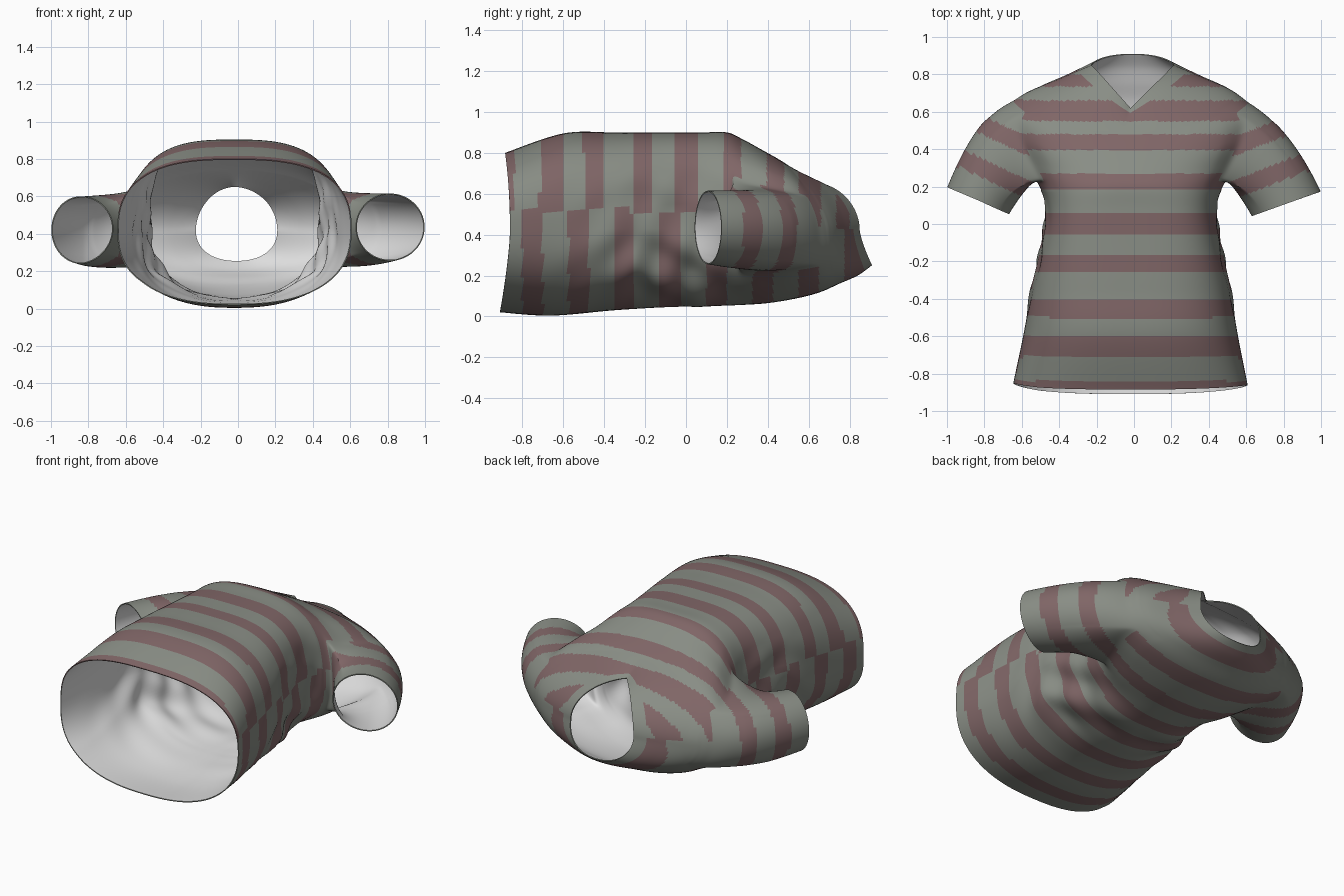
import bpy, bmesh, math
from mathutils import Vector

if "Cube" in bpy.data.objects:
    bpy.data.objects.remove(bpy.data.objects["Cube"])

# Body sections from hem to neck rim:
# front y, front z, side y, side z, half width, back y, back z, front squareness, back squareness
SECTIONS = [
    (-.885, .80, -.86, .42, .62, -.91, .02, 2.7, 2.45),
    (-.60, .895, -.60, .42, .57, -.66, .004, 2.8, 2.4),
    (-.35, .90, -.35, .43, .53, -.35, .03, 3.0, 2.3),
    (-.10, .90, -.10, .43, .475, -.10, .045, 3.3, 2.3),
    (.08, .90, .08, .43, .455, .10, .05, 3.3, 2.3),
    (.20, .90, .20, .43, .49, .25, .055, 2.8, 2.2),
    (.28, .865, .32, .42, .56, .40, .065, 2.4, 2.2),
    (.38, .81, .48, .42, .635, .55, .09, 2.3, 2.2),
    (.46, .765, .62, .42, .64, .66, .12, 2.25, 2.2),
    (.52, .725, .715, .41, .53, .75, .16, 2.2, 2.2),
    (.57, .69, .79, .41, .36, .84, .20, 2.1, 2.2),
    (.62, .655, .85, .42, .22, .91, .25, 1.95, 2.2),
]
STEPS, HALF = 14, 30                 # rings per section, segments per quarter turn
RINGS = (len(SECTIONS) - 1) * STEPS
I0, I1, J0, J1 = 74, 116, -11, 9     # armhole window in the body grid
CUFF = Vector((.82, .108, .435))
CUFF_U, CUFF_V = Vector((.178, .066, 0)), Vector((0, 0, .18))
BACK = Vector((-.37, .93, 0)).normalized()   # from cuff up the sleeve
FRONT_BANDS = [(-.89, -.84), (-.715, -.605), (-.5, -.395), (-.265, -.16), (-.05, .055),
               (.185, .27), (.395, .48), (.55, .66), (.735, .80)]
BACK_BANDS = [(-.8 + .225 * k, -.7 + .225 * k) for k in range(8)]


def section(t):
    """Catmull-Rom interpolation of the sections."""
    k = min(int(t), len(SECTIONS) - 2)
    f = t - k
    p = [SECTIONS[max(0, min(len(SECTIONS) - 1, k + d))] for d in (-1, 0, 1, 2)]
    return [.5 * (2 * b + (c - a) * f + (2 * a - 5 * b + 4 * c - d) * f * f
                  + (3 * b - a - 3 * c + d) * f ** 3) for a, b, c, d in zip(*p)]


def body_point(i, j):
    t = i / STEPS
    yf, zf, ys, zs, w, yb, zb, nf, nb = section(t)
    th = math.radians(j * 90 / HALF)
    c, s = max(0, math.cos(th)), math.sin(th)
    e = 2 / (nf if s > 0 else nb)
    cx = 0 if abs(j) == HALF else c ** e
    sz = abs(s) ** e
    # pointed V at the front of the neck, soft curve elsewhere
    v = max(0, min(1, (t - 8.5) / 2.5))
    g = (1 - v) * abs(s) ** 1.5 + v * (1 - cx) if s > 0 else abs(s) ** 1.2
    y = ys + ((yf if s > 0 else yb) - ys) * g
    dz = sz * (zf - zs) if s > 0 else -sz * (zs - zb)
    # slanting cloth folds on the flanks and back
    win = math.exp(-((y + .1) / .3) ** 2) * max(0, min(1, .5 - s)) * c ** .5
    fold = 1 + win * (.04 * math.sin(26 * dz + 14 * abs(y + .25))
                      + .02 * math.sin(31 * y - 14 * dz + 1))
    return Vector((w * cx * fold, y, max(0, zs + dz * fold)))


def in_bands(y, bands):
    return any(a < y < b for a, b in bands)


bm = bmesh.new()

# Half of the body, leaving the armhole open
grid = {}
for i in range(RINGS + 1):
    for j in range(-HALF, HALF + 1):
        if not (I0 < i < I1 and J0 < j < J1):
            grid[i, j] = bm.verts.new(body_point(i, j))
body_faces = []
for i in range(RINGS):
    for j in range(-HALF, HALF):
        if I0 <= i < I1 and J0 <= j < J1:
            continue
        f = bm.faces.new((grid[i, j], grid[i + 1, j], grid[i + 1, j + 1], grid[i, j + 1]))
        body_faces.append((f, i))

# Sleeve swept from the armhole loop to the round cuff
loop = ([(i, J0) for i in range(I0, I1)] + [(I1, j) for j in range(J0, J1)]
        + [(i, J1) for i in range(I1, I0, -1)] + [(I0, j) for j in range(J1, J0, -1)])
ROWS = 32
rows = [[grid[k] for k in loop]]
for r in range(1, ROWS + 1):
    s = r / ROWS
    row = []
    for i, j in loop:
        u = (i - (I0 + I1) / 2) / ((I1 - I0) / 2)
        phi = math.atan2(j / (J1 if j > 0 else -J0), u)
        end = CUFF + CUFF_U * math.cos(phi) + CUFF_V * math.sin(phi)
        ctrl = end + BACK * (.265 + .125 * math.cos(phi)) + Vector((-.02, 0, 0))
        ctrl.z -= .04 * max(0, -math.sin(phi))
        p = body_point(i, j) * (1 - s) ** 2 + ctrl * 2 * s * (1 - s) + end * s * s
        row.append(bm.verts.new(p))
    rows.append(row)
sleeve_faces = []
n = len(loop)
for a, b in zip(rows, rows[1:]):
    for k in range(n):
        m = (k + 1) % n
        sleeve_faces.append(bm.faces.new((a[k], a[m], b[m], b[k])))

# Relax the cloth around the armhole seam
near = [v for (i, j), v in grid.items()
        if I0 - 6 <= i <= I1 + 6 and J0 - 4 <= j <= J1 + 4]
near += [v for row in rows[1:12] for v in row]
for _ in range(10):
    bmesh.ops.smooth_vert(bm, verts=near, factor=.5,
                          use_axis_x=True, use_axis_y=True, use_axis_z=True)

# Stripes: front and back panels are offset, sleeves follow the cuff, collar stays plain
for f, i in body_faces:
    c = f.calc_center_median()
    front = c.z > (.52 if c.y < .4 else .43)
    red = in_bands(c.y, FRONT_BANDS if front else BACK_BANDS)
    f.material_index = int(red and i < 10.4 * STEPS)
for f in sleeve_faces:
    d = (f.calc_center_median() - CUFF).dot(BACK)
    f.material_index = int(abs(d - .17) < .047 or abs(d - .385) < .047)

mesh = bpy.data.meshes.new("striped_shirt")
bm.to_mesh(mesh)
bm.free()
shirt = bpy.data.objects.new("striped_shirt", mesh)
bpy.context.collection.objects.link(shirt)
for name, col in (("grey_green_cloth", (.25, .268, .235, 1)),
                  ("dusty_red_stripe", (.215, .132, .134, 1)),
                  ("pale_lining", (.75, .75, .75, 1))):
    mat = bpy.data.materials.new(name)
    mat.diffuse_color = col
    mat.use_nodes = True
    mat.node_tree.nodes["Principled BSDF"].inputs["Base Color"].default_value = mat.diffuse_color
    mesh.materials.append(mat)

bpy.context.view_layer.objects.active = shirt
shirt.select_set(True)

# Mirror to the other side
mir = shirt.modifiers.new("mirror", 'MIRROR')
mir.use_clip = True
bpy.ops.object.modifier_apply(modifier="mirror")

# Slight lean of the cloth: torso hangs to the left, left sleeve narrower and lower
for v in shirt.data.vertices:
    x, y, z = v.co
    mid = max(0, 1 - x * x)
    neck = max(0, min(1, (y - .6) / .2))
    v.co.x -= .02 * mid * (1 - .6 * neck)
    if x < -.5:
        k = min(1, (-x - .5) / .3)
        v.co.x -= .03 * k * max(0, 1 + x) / .35 * (y < .9)
        v.co.y += .022 * k
        v.co.z -= .015 * k

# Thin pale lining
sol = shirt.modifiers.new("lining", 'SOLIDIFY')
sol.thickness = .006
sol.offset = -1
sol.material_offset = 2
bpy.ops.object.modifier_apply(modifier="lining")
bpy.ops.object.shade_smooth_by_angle(angle=math.radians(50))
